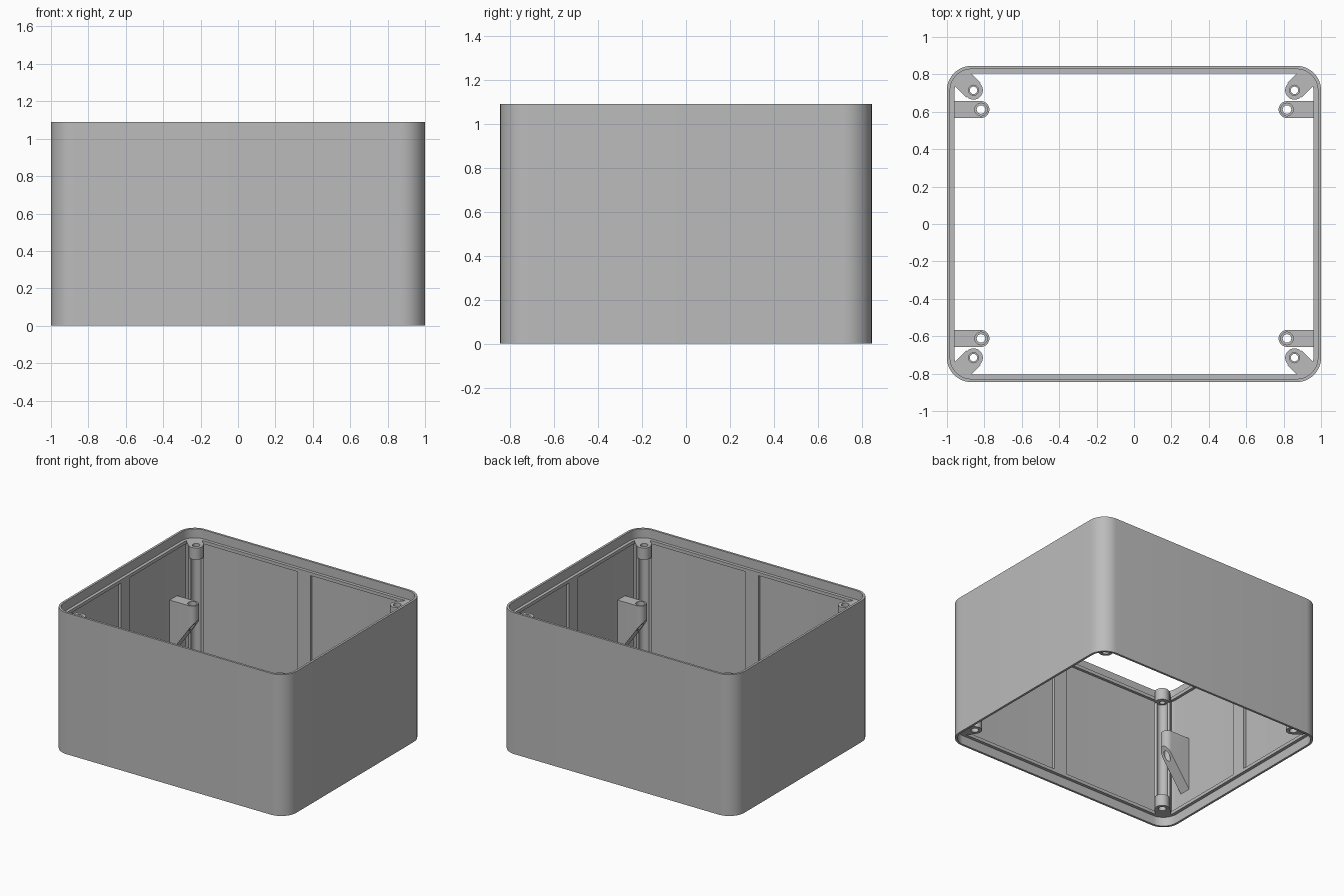
import bpy, bmesh
from math import pi, sin, cos, radians
from mathutils import Vector

if "Cube" in bpy.data.objects:
    bpy.data.objects.remove(bpy.data.objects["Cube"])

HX, HY, HEIGHT, RADIUS = 1.0, 0.845, 1.09, 0.13
LEDGE, FRAME = 0.07, 0.095       # lip depth and panel margin, from either end
LIP, WALL, PANEL = 0.017, 0.041, 0.02  # insets from the outer face

grey = bpy.data.materials.new("plain grey")
grey.use_nodes = True
grey.diffuse_color = (0.5, 0.5, 0.5, 1)
grey.node_tree.nodes["Principled BSDF"].inputs["Base Color"].default_value = grey.diffuse_color


def finish(name, bm):
    bmesh.ops.recalc_face_normals(bm, faces=bm.faces[:])
    mesh = bpy.data.meshes.new(name)
    bm.to_mesh(mesh)
    bm.free()
    mesh.materials.append(grey)
    obj = bpy.data.objects.new(name, mesh)
    bpy.context.collection.objects.link(obj)
    bpy.ops.object.select_all(action="DESELECT")
    obj.select_set(True)
    bpy.context.view_layer.objects.active = obj
    bpy.ops.object.shade_smooth_by_angle(angle=radians(30))


def arc(r, start, end, n):
    return [(r * cos(start + (end - start) * i / n), r * sin(start + (end - start) * i / n))
            for i in range(n + 1)]


def circle(r):
    return arc(r, 0, 2 * pi, 24)[:-1]


def prism(bm, loops, place, bottom, top):
    """Extrude an outline with holes; bottom(u) may slope along the local axis."""
    caps = [[], []]
    for loop in loops:
        lower = [bm.verts.new(place(u, v, bottom(u))) for u, v in loop]
        upper = [bm.verts.new(place(u, v, top)) for u, v in loop]
        for i in range(len(loop)):
            j = (i + 1) % len(loop)
            bm.faces.new((lower[i], lower[j], upper[j], upper[i]))
            for cap, ring in zip(caps, (lower, upper)):
                cap.append(bm.edges.get((ring[i], ring[j])))
    for cap in caps:
        bmesh.ops.triangle_fill(bm, use_beauty=True, edges=cap, normal=(0, 0, 1))


def placer(x, y, direction):
    d = Vector(direction).normalized()
    return lambda u, v, z: (x + d.x * u - d.y * v, y + d.y * u + d.x * v, z)


# Open box: one closed wall profile carried around a rounded rectangle
def rounded_ring(bm, inset, z):
    ring = []
    for k, (sx, sy) in enumerate(((1, 1), (-1, 1), (-1, -1), (1, -1))):
        for u, v in arc(RADIUS - inset, k * pi / 2, (k + 1) * pi / 2, 12):
            ring.append(bm.verts.new((sx * (HX - RADIUS) + u, sy * (HY - RADIUS) + v, z)))
    return ring


half = [(0, 0), (LIP, 0), (LIP, LEDGE), (WALL, LEDGE), (WALL, FRAME), (PANEL, FRAME)]
profile = half + [(inset, HEIGHT - z) for inset, z in reversed(half)]
bm = bmesh.new()
rings = [rounded_ring(bm, *p) for p in profile]
for a, b in zip(rings, rings[1:] + rings[:1]):
    for i in range(len(a)):
        j = (i + 1) % len(a)
        bm.faces.new((a[i], a[j], b[j], b[i]))
finish("box_shell", bm)

# Upright ribs in the middle of each wall
for name, direction, reach in (("right", (1, 0), HX), ("left", (-1, 0), HX),
                               ("back", (0, 1), HY), ("front", (0, -1), HY)):
    bm = bmesh.new()
    near, far = reach - WALL, reach - PANEL + 0.005
    outline = [(near, -0.055), (far, -0.055), (far, 0.055), (near, 0.055)]
    prism(bm, [outline], placer(0, 0, direction), lambda u: FRAME - 0.005, HEIGHT - FRAME + 0.005)
    finish(name + "_wall_rib", bm)

# Outlines: u points out towards the wall, v runs across
W = 0.055
corner_end = [(0.112, -W), (0.125, 0), (0.112, W)]
boss_outline = [(0, -W)] + corner_end + [(0, W)] + arc(0.05, pi / 2, 3 * pi / 2, 16)
post_outline = [(0, -W)] + corner_end + [(0, W)] + arc(0.036, pi / 2, -pi / 2, 16)
bracket_outline = [(0.167, -0.045), (0.167, 0.045)] + arc(0.045, pi / 2, 3 * pi / 2, 16)

for sy, depth_name in ((-1, "front"), (1, "back")):
    for sx, side in ((-1, "right"), (1, "left")):
        tag = depth_name + "_" + side
        place = placer(sx * 0.858, sy * 0.715, (sx, sy))

        # Channelled corner post
        bm = bmesh.new()
        prism(bm, [post_outline], place, lambda u: 0.15, HEIGHT - 0.15)
        finish(tag + "_corner_post", bm)

        # Screw bosses at both ends, counterbored from outside
        for end in ("bottom", "top"):
            bm = bmesh.new()
            for low, high, hole in ((LEDGE, 0.1, 0.027), (0.1, 0.16, 0.02)):
                if end == "top":
                    low, high = HEIGHT - high, HEIGHT - low
                prism(bm, [boss_outline, circle(hole)], place, lambda u: low, high)
            finish(tag + "_" + end + "_screw_boss", bm)

        # Side bracket with sloping underside
        place = placer(sx * 0.818, sy * 0.612, (sx, 0))
        bm = bmesh.new()
        prism(bm, [bracket_outline, circle(0.023)], place,
              lambda u: 0.5 - 1.41 * (u + 0.045), 0.59)
        prism(bm, [bracket_outline, circle(0.034)], place, lambda u: 0.59, 0.62)
        finish(tag + "_side_bracket", bm)
